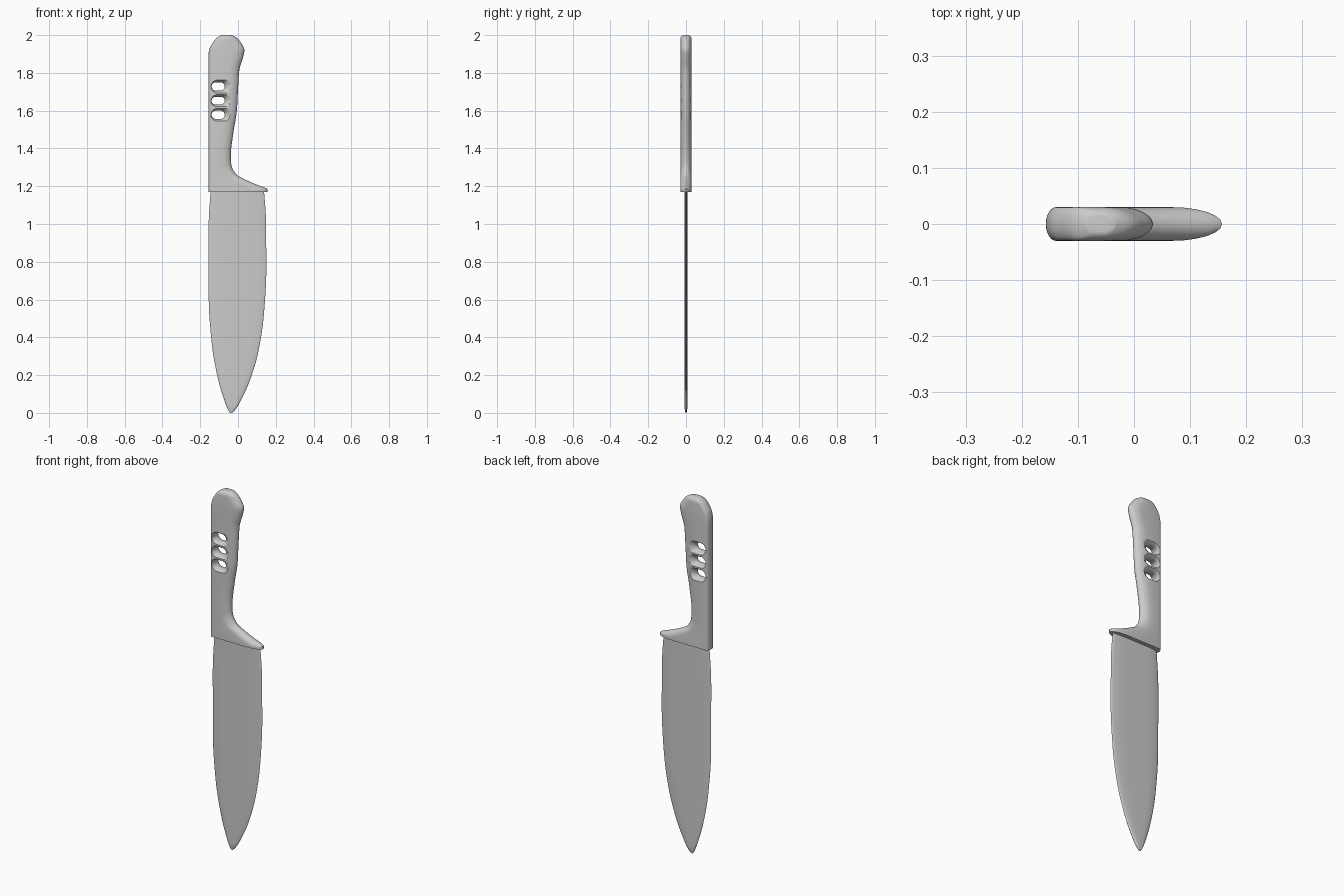
import bpy, bmesh
from math import sin, cos, pi, sqrt

if "Cube" in bpy.data.objects:
    bpy.data.objects.remove(bpy.data.objects["Cube"])


def curve(pts, z):
    """Monotone cubic through (z, x) points."""
    n = len(pts)
    d = [(pts[i + 1][1] - pts[i][1]) / (pts[i + 1][0] - pts[i][0]) for i in range(n - 1)]
    m = [d[0]] + [0 if a * b <= 0 else 2 * a * b / (a + b) for a, b in zip(d, d[1:])] + [d[-1]]
    z = min(max(z, pts[0][0]), pts[-1][0])
    i = max(k for k in range(n - 1) if pts[k][0] <= z)
    w = pts[i + 1][0] - pts[i][0]
    t = (z - pts[i][0]) / w
    return ((2*t**3 - 3*t*t + 1) * pts[i][1] + (t**3 - 2*t*t + t) * w * m[i]
            + (3*t*t - 2*t**3) * pts[i + 1][1] + (t**3 - t*t) * w * m[i + 1])


def section(xl, xr, rl, rr, h, n=12):
    """Closed outline: flat middle with elliptical left and right ends."""
    right = [(xr - rr + rr * cos(a), h * sin(a)) for a in [-pi/2 + pi*i/n for i in range(n + 1)]]
    left = [(xl + rl + rl * cos(a), h * sin(a)) for a in [pi/2 + pi*i/n for i in range(n + 1)]]
    return right + left


def loft(name, rings):
    bm = bmesh.new()
    vs = [[bm.verts.new(p) for p in r] for r in rings]
    for a, b in zip(vs, vs[1:]):
        for i in range(len(a)):
            j = (i + 1) % len(a)
            bm.faces.new((a[i], a[j], b[j], b[i]))
    bm.faces.new(vs[0][::-1])
    bm.faces.new(vs[-1])
    bmesh.ops.recalc_face_normals(bm, faces=bm.faces)
    me = bpy.data.meshes.new(name)
    bm.to_mesh(me)
    bm.free()
    ob = bpy.data.objects.new(name, me)
    bpy.context.collection.objects.link(ob)
    return ob


def activate(ob):
    bpy.ops.object.select_all(action='DESELECT')
    ob.select_set(True)
    bpy.context.view_layer.objects.active = ob


def smooth(ob, angle):
    activate(ob)
    bpy.ops.object.shade_smooth_by_angle(angle=angle)


# Blade: thin lens section following spine and cutting edge
spine = [(0, -.043), (.015, -.052), (.06, -.07), (.18, -.106), (.36, -.138),
         (.6, -.155), (.97, -.156), (1.17, -.145), (1.19, -.143)]
edge = [(0, -.03), (.015, -.016), (.04, .001), (.18, .066), (.335, .11),
        (.52, .137), (.76, .15), (1.02, .148), (1.17, .138), (1.19, .136)]
rings = []
for i in range(61):
    z = 1.19 * (i / 60) ** 1.4
    xl, xr = curve(spine, z), curve(edge, z)
    w = xr - xl
    h = .008 * min(1, .4 + z / .05)
    rings.append([(x, y, z) for x, y in section(xl, xr, w * .25, w * .35, h)])
smooth(loft("blade", rings), 0.7)

# Handle with guard: flat back, rounded grip side, rounded butt
back = [(1.17, -.157), (1.89, -.157), (1.93, -.15), (1.96, -.133), (1.985, -.113), (2, -.088)]
grip = [(1.17, .157), (1.185, .157), (1.195, .135), (1.21, .095), (1.233, .043), (1.262, -.008),
        (1.31, -.035), (1.36, -.038), (1.5, -.022), (1.6, -.006), (1.71, 0), (1.815, .007),
        (1.88, .026), (1.92, .034), (1.965, .012), (1.985, -.006), (2, -.032)]
zs = [1.17, 1.178, 1.185] + [1.185 + .085 * i / 16 for i in range(1, 17)]
zs += [1.27 + .62 * i / 32 for i in range(1, 33)] + [1.89 + .11 * sin(pi/2 * i / 20) for i in range(1, 21)]
rings = []
for z in zs:
    xl, xr = curve(back, z), curve(grip, z)
    rr = min(.09, max(.06, .06 + .03 * (1.26 - z) / .07))
    rr = min(rr, (xr - xl) * .45)
    t = max(0, (z - 1.975) / .025)
    h = .013 + .017 * sqrt(max(0, 1 - t * t))
    rings.append([(x, y, z) for x, y in section(xl, xr, min(.018, (xr - xl) * .4), rr, h)])
handle = loft("handle", rings)

# Three flared slots through the grip
for zc, hz in ((1.728, .022), (1.653, .020), (1.578, .022)):
    rings = []
    for k in range(-12, 13):
        y = .036 * k / 12
        s = min(1.15, abs(y) / .03) ** 2.2
        r = min(hz + .012 * s, .036)
        rings.append([(x, y, zc + q) for x, q in
                      section(-.14 - .003 * s, -.07 + .035 * s, r, r, r)])
    cutter = loft("slot_cutter", rings)
    cutter.hide_render = True
    activate(handle)
    mod = handle.modifiers.new("slot", 'BOOLEAN')
    mod.operation = 'DIFFERENCE'
    mod.solver = 'EXACT'
    mod.object = cutter
    bpy.ops.object.modifier_apply(modifier=mod.name)
    bpy.data.objects.remove(cutter)
smooth(handle, 0.6)
